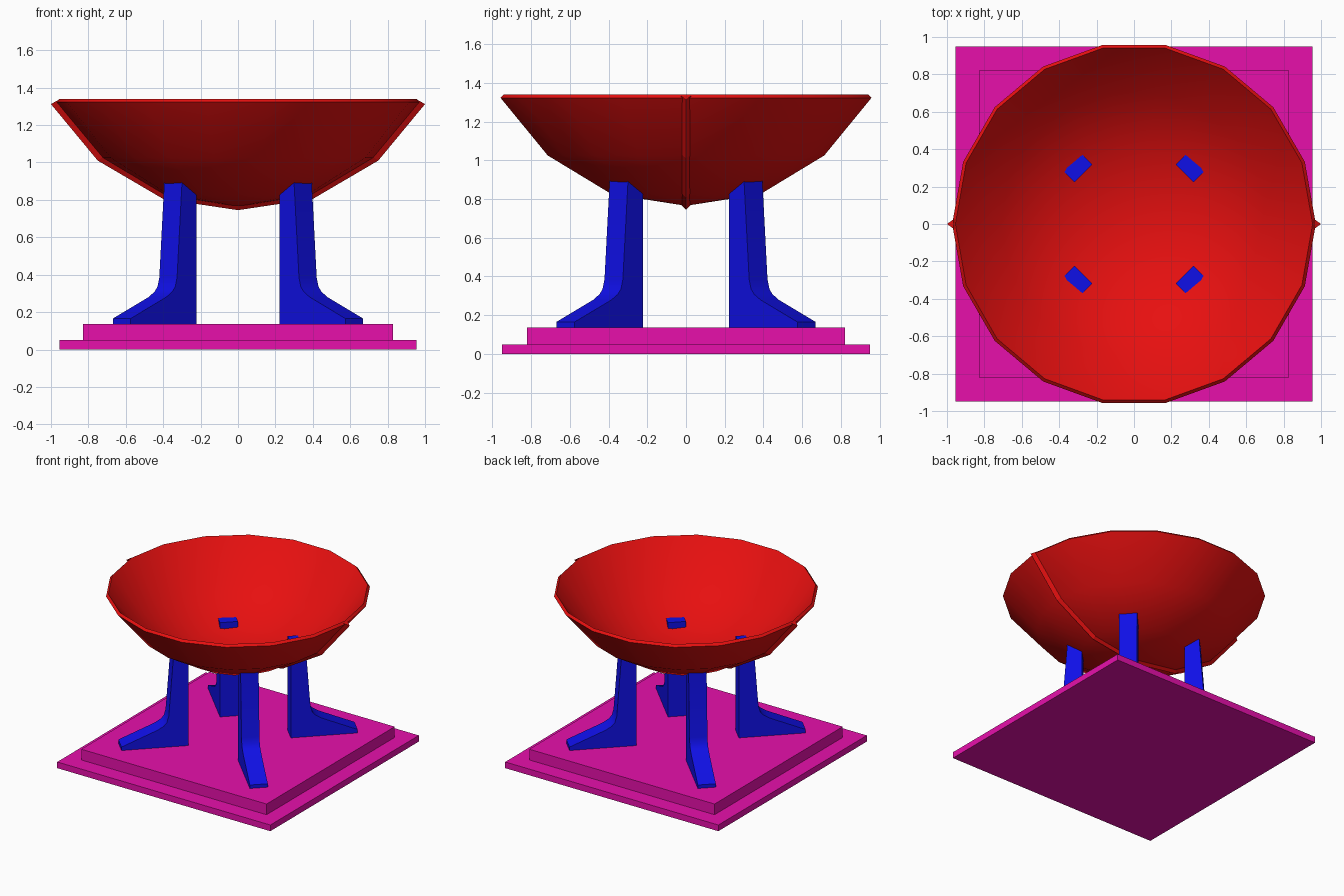
import bpy
import math
from mathutils import Vector

if "Cube" in bpy.data.objects:
    bpy.data.objects.remove(bpy.data.objects["Cube"])


def material(name, colour):
    mat = bpy.data.materials.new(name)
    mat.use_nodes = True
    mat.diffuse_color = (*colour, 1)
    mat.node_tree.nodes["Principled BSDF"].inputs["Base Color"].default_value = (*colour, 1)
    return mat


red = material("red", (0.8, 0.005, 0.005))
blue = material("blue", (0.005, 0.005, 0.8))
magenta = material("magenta", (0.8, 0.005, 0.41))


def make_object(name, verts, faces, mat, smooth_angle=None):
    mesh = bpy.data.meshes.new(name)
    mesh.from_pydata(verts, [], faces)
    mesh.materials.append(mat)
    obj = bpy.data.objects.new(name, mesh)
    bpy.context.collection.objects.link(obj)
    bpy.ops.object.select_all(action='DESELECT')
    obj.select_set(True)
    bpy.context.view_layer.objects.active = obj
    # Consistent outward normals
    bpy.ops.object.mode_set(mode='EDIT')
    bpy.ops.mesh.select_all(action='SELECT')
    bpy.ops.mesh.normals_make_consistent(inside=False)
    bpy.ops.object.mode_set(mode='OBJECT')
    if smooth_angle:
        bpy.ops.object.shade_smooth_by_angle(angle=math.radians(smooth_angle))
    return obj


def loft(name, sections, mat, smooth_angle=None):
    """Join equal-length closed sections into a capped solid."""
    n = len(sections[0])
    verts = [p for s in sections for p in s]
    faces = [(i * n + j, i * n + (j + 1) % n, (i + 1) * n + (j + 1) % n, (i + 1) * n + j)
             for i in range(len(sections) - 1) for j in range(n)]
    last = len(verts) - n
    faces += [tuple(range(n)), tuple(range(last, last + n))]
    return make_object(name, verts, faces, mat, smooth_angle)


def slab(name, half_x, half_y, z0, z1):
    corners = [(-half_x, -half_y), (half_x, -half_y), (half_x, half_y), (-half_x, half_y)]
    return loft(name, [[(x, y, z) for x, y in corners] for z in (z0, z1)], magenta)


# Stepped square base
slab("lower_base", 0.955, 0.95, 0, 0.05)
slab("upper_base", 0.83, 0.82, 0.05, 0.137)

# Faceted bowl: closed wall profile turned about the z axis
SIDES = 18
outer = [(0.39, 0.825), (0.725, 1.025), (0.972, 1.322)]
inner = [(0.955, 1.34), (0.712, 1.05), (0.383, 0.848)]
wall = outer + inner
verts = [(0, 0, 0.765), (0, 0, 0.79)]
for i in range(SIDES):
    a = math.tau * i / SIDES
    verts += [(r * math.cos(a), r * math.sin(a), z) for r, z in wall]
faces = []
n = len(wall)
for i in range(SIDES):
    a, b = 2 + i * n, 2 + (i + 1) % SIDES * n
    faces += [(a + k, b + k, b + k + 1, a + k + 1) for k in range(n - 1)]
    faces += [(0, b, a), (1, a + n - 1, b + n - 1)]
make_object("bowl", verts, faces, red, 30)

# V-shaped seam rib running under the bowl from side to side
half = [((0.0, 0.745), (0.0, 0.77)), ((0.4, 0.805), (0.385, 0.832)),
        ((0.75, 1.01), (0.718, 1.032)), ((1.0, 1.312), (0.965, 1.332))]
ribs = [((-a[0], a[1]), (-b[0], b[1])) for a, b in half[:0:-1]] + half
loft("bowl_seam_rib",
     [[(a[0], 0, a[1]), (b[0], 0.025, b[1]), (b[0], -0.025, b[1])] for a, b in ribs], red)

# Four legs with flared feet, pointing to the base corners
leg_profile = [(0.382, 0.137), (0.88, 0.137), (0.88, 0.165), (0.61, 0.28),
               (0.565, 0.308), (0.542, 0.335), (0.528, 0.385), (0.49, 0.9), (0.382, 0.9)]
for name, angle in (("back_left_leg", 45), ("back_right_leg", 135),
                    ("front_right_leg", 225), ("front_left_leg", 315)):
    out = Vector((math.cos(math.radians(angle)), math.sin(math.radians(angle)), 0))
    side = Vector((-out.y, out.x, 0))
    loft(name, [[out * r + side * w + Vector((0, 0, z)) for r, z in leg_profile]
                for w in (-0.067, 0.067)], blue, 30)
